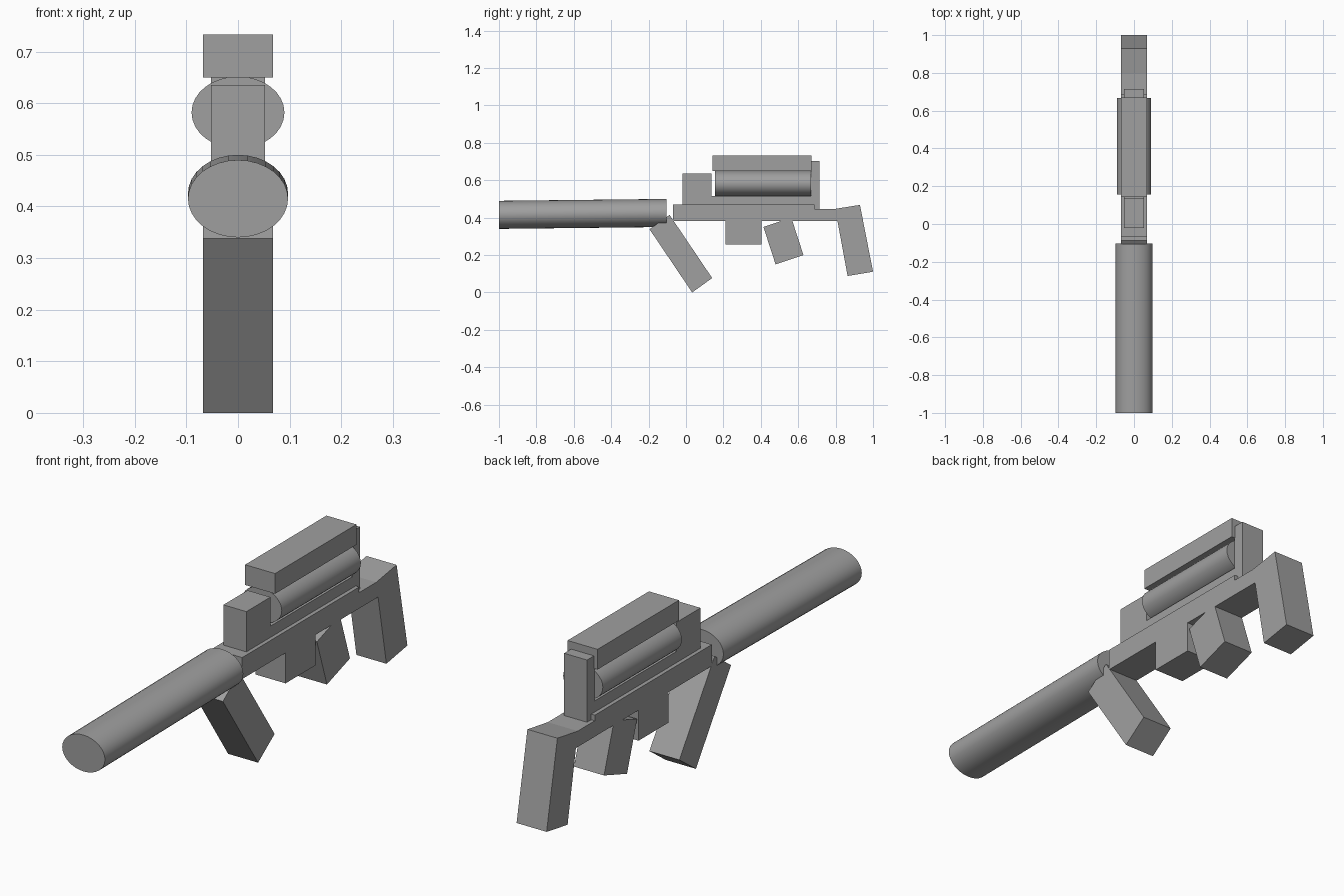
import bpy
import bmesh
from math import atan2
from mathutils import Matrix, Vector

cube = bpy.data.objects.get("Cube")
if cube:
    bpy.data.objects.remove(cube, do_unlink=True)

# Single flat grey for everything
GREY = (0.35, 0.35, 0.35, 1)
grey = bpy.data.materials.new("plain grey")
grey.use_nodes = True
grey.diffuse_color = GREY
grey.node_tree.nodes["Principled BSDF"].inputs["Base Color"].default_value = GREY


def finish(name, bm):
    bmesh.ops.recalc_face_normals(bm, faces=bm.faces)
    mesh = bpy.data.meshes.new(name)
    bm.to_mesh(mesh)
    bm.free()
    mesh.materials.append(grey)
    obj = bpy.data.objects.new(name, mesh)
    bpy.context.collection.objects.link(obj)
    return obj


def slab(name, half_width, profile):
    """Extrude a side profile of (y, z) points across x."""
    bm = bmesh.new()
    face = bm.faces.new([bm.verts.new((-half_width, y, z)) for y, z in profile])
    out = bmesh.ops.extrude_face_region(bm, geom=[face])
    moved = [v for v in out["geom"] if isinstance(v, bmesh.types.BMVert)]
    bmesh.ops.translate(bm, verts=moved, vec=(2 * half_width, 0, 0))
    return finish(name, bm)


def box(name, half_width, y0, y1, z0, z1):
    return slab(name, half_width, [(y0, z0), (y1, z0), (y1, z1), (y0, z1)])


def tube(name, rx, rz, start, end):
    """Smooth oval cylinder between two (y, z) centres."""
    a, b = Vector((0, *start)), Vector((0, *end))
    d = b - a
    place = (Matrix.Translation((a + b) / 2)
             @ Matrix.Rotation(atan2(-d.y, d.z), 4, "X")
             @ Matrix.Diagonal((rx, rz, d.length, 1)))
    bm = bmesh.new()
    bmesh.ops.create_cone(bm, cap_ends=True, segments=32, radius1=1,
                          radius2=1, depth=1, matrix=place)
    obj = finish(name, bm)
    bpy.ops.object.select_all(action="DESELECT")
    obj.select_set(True)
    bpy.context.view_layer.objects.active = obj
    bpy.ops.object.shade_smooth_by_angle()
    return obj


W = 0.068   # half width of the main parts
N = 0.052   # half width of the sight mount

# Receiver with its lower rear step
slab("receiver", W, [(-0.07, 0.382), (0.83, 0.382), (0.83, 0.447),
                     (0.688, 0.447), (0.688, 0.47), (-0.07, 0.47)])

# Long barrel, tipping slightly down to the front
tube("barrel", 0.097, 0.075, (-1, 0.415), (-0.104, 0.425))

# U-shaped mount with front block and rear post
slab("sight_mount", N, [(-0.02, 0.447), (0.715, 0.447), (0.715, 0.702),
                        (0.667, 0.702), (0.667, 0.516), (0.136, 0.516),
                        (0.136, 0.635), (-0.02, 0.635)])

# Upper tube and the rail on top of it
tube("upper_tube", 0.09, 0.07, (0.155, 0.582), (0.667, 0.582))
box("top_rail", W, 0.143, 0.67, 0.65, 0.733)

# Parts hanging below the receiver
box("magazine", W, 0.211, 0.404, 0.257, 0.39)
slab("front_grip", W, [(-0.195, 0.338), (0.033, 0), (0.14, 0.077), (-0.088, 0.415)])
slab("rear_grip", W, [(0.414, 0.35), (0.479, 0.15), (0.628, 0.2), (0.563, 0.4)])

# Shoulder stock
slab("stock", W, [(0.798, 0.447), (0.864, 0.088), (1, 0.111), (0.93, 0.468)])
